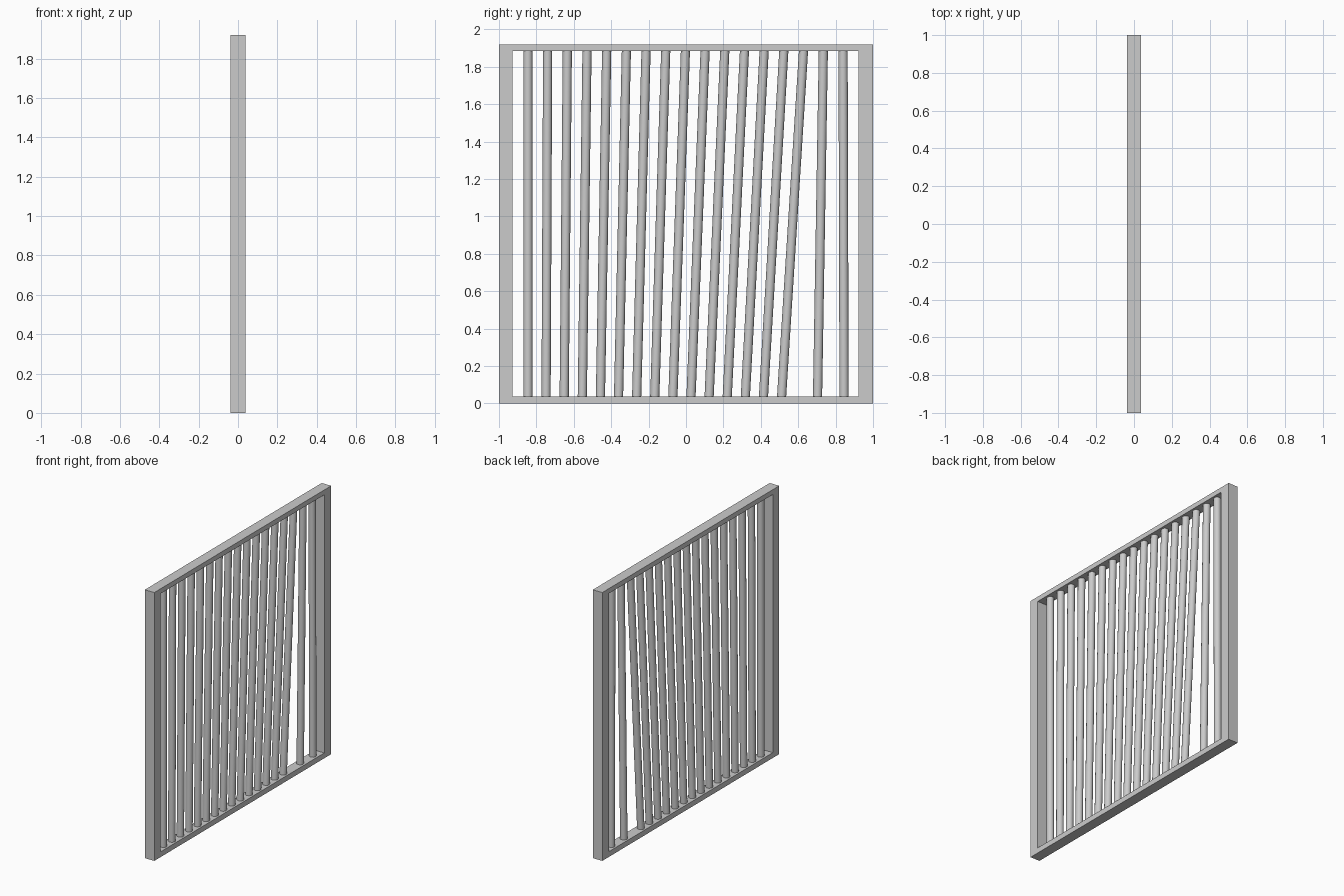
import bpy, bmesh, math

if "Cube" in bpy.data.objects:
    bpy.data.objects.remove(bpy.data.objects["Cube"])

grey = bpy.data.materials.new("plain_grey")
grey.diffuse_color = (0.6, 0.6, 0.6, 1)
grey.use_nodes = True
grey.node_tree.nodes["Principled BSDF"].inputs["Base Color"].default_value = grey.diffuse_color

HX = 0.0375            # half depth of the frame
TOP, RAIL_TOP, RAIL_BOTTOM = 1.92, 1.885, 0.038


def finish(name, bm):
    bmesh.ops.recalc_face_normals(bm, faces=bm.faces)
    me = bpy.data.meshes.new(name)
    bm.to_mesh(me)
    bm.free()
    me.materials.append(grey)
    ob = bpy.data.objects.new(name, me)
    bpy.context.collection.objects.link(ob)
    return ob


def box(name, y0, y1, z0, z1):
    bm = bmesh.new()
    bmesh.ops.create_cube(bm, size=1)
    for v in bm.verts:
        v.co = (v.co.x * 2 * HX,
                y0 + (v.co.y + 0.5) * (y1 - y0),
                z0 + (v.co.z + 0.5) * (z1 - z0))
    return finish(name, bm)


def bar(name, y_bottom, y_top, radius=0.0245, sides=16):
    # round bar, slanted from its foot to its head, ends sunk into the rails
    z0, z1 = RAIL_BOTTOM - 0.015, RAIL_TOP + 0.015
    bm = bmesh.new()
    bmesh.ops.create_cone(bm, cap_ends=True, segments=sides,
                          radius1=radius, radius2=radius, depth=1)
    for v in bm.verts:
        t = v.co.z + 0.5
        v.co.y += y_bottom + t * (y_top - y_bottom)
        v.co.z = z0 + t * (z1 - z0)
    for f in bm.faces:
        f.smooth = len(f.verts) == 4
    for e in bm.edges:
        e.smooth = all(f.smooth for f in e.link_faces)
    return finish(name, bm)


# outer frame
box("bottom_rail", -1, 1, 0, RAIL_BOTTOM)
box("top_rail", -1, 1, RAIL_TOP, TOP)
box("left_stile", -1, -0.928, RAIL_BOTTOM, RAIL_TOP)
box("right_stile", 0.922, 1, RAIL_BOTTOM, RAIL_TOP)

# bars: heads evenly spaced, feet crowd to one side leaving a gap near the end
feet = [-0.845 + 0.0968 * i for i in range(15)] + [0.703, 0.845]
for i, foot in enumerate(feet):
    bar(f"bar_{i + 1}", foot, -0.845 + 0.1053 * i)
